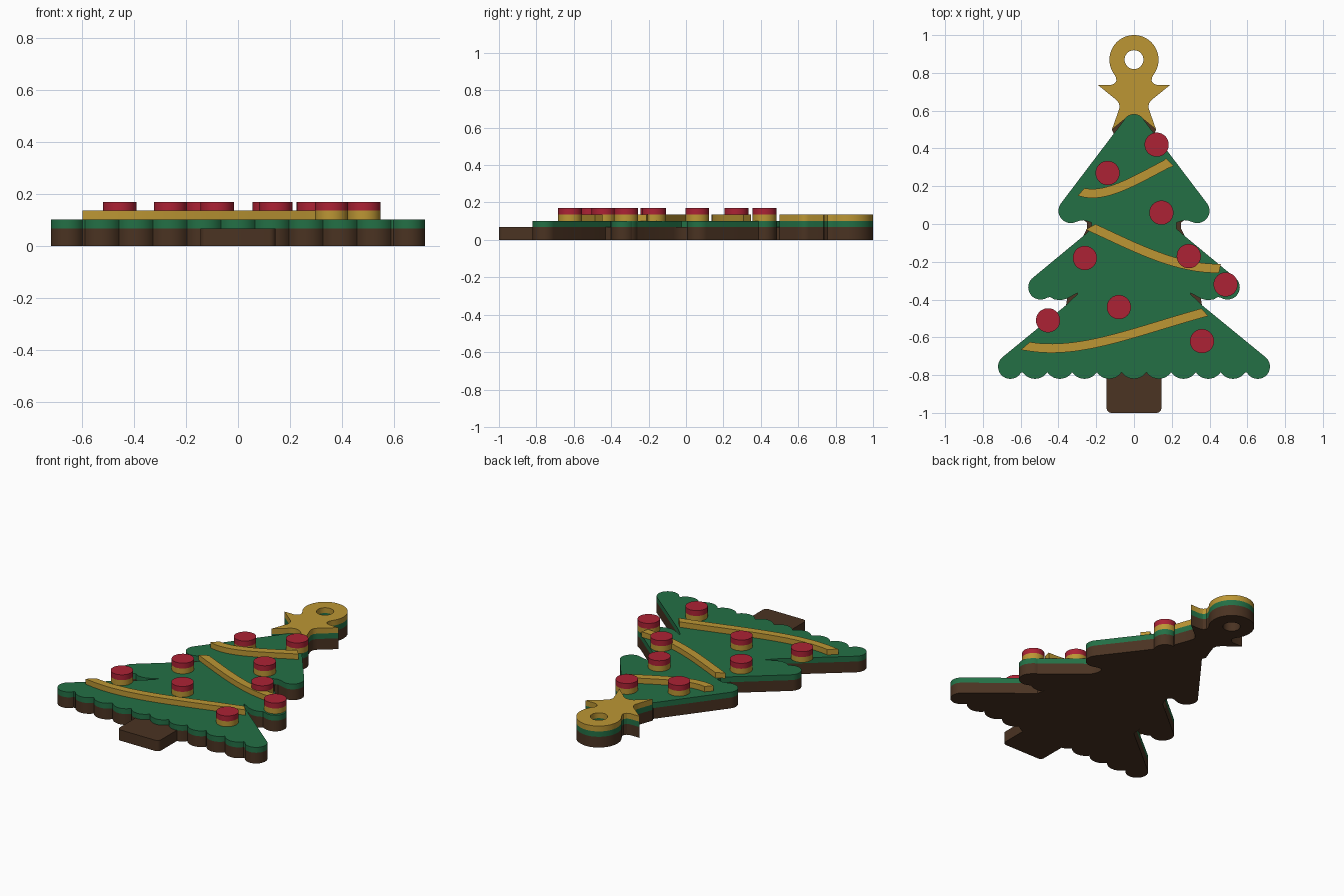
import bpy, bmesh
from math import radians, cos, sin
from mathutils import Vector
from mathutils.geometry import interpolate_bezier

cube = bpy.data.objects.get("Cube")
if cube:
    bpy.data.objects.remove(cube, do_unlink=True)


def material(name, rgb):
    m = bpy.data.materials.new(name)
    m.use_nodes = True
    m.diffuse_color = (*rgb, 1)
    m.node_tree.nodes["Principled BSDF"].inputs["Base Color"].default_value = (*rgb, 1)
    return m


BROWN = material("dark_brown", (0.069, 0.033, 0.016))
GREEN = material("pine_green", (0.017, 0.160, 0.060))
GOLD = material("gold", (0.503, 0.305, 0.034))
RED = material("berry_red", (0.413, 0.016, 0.035))

# Heights of the stacked layers
Z0, Z1, Z2, Z3, Z4 = 0, 0.068, 0.102, 0.136, 0.17


def arc(cx, cy, r, a0, a1, n=10):
    angles = [radians(a0 + (a1 - a0) * i / n) for i in range(n + 1)]
    return [(cx + r * cos(a), cy + r * sin(a)) for a in angles]


def circle(cx, cy, r, n=40):
    return arc(cx, cy, r, 0, 360, n)[:-1]


def mirrored(half):
    """Close a right-hand outline with its mirror image."""
    return half + [(-x, y) for x, y in reversed(half) if x > 1e-4]


def slab(name, loops, z0, z1, mat):
    """Flat plate from closed outlines; a nested outline becomes a hole."""
    curve = bpy.data.curves.new(name, "CURVE")
    curve.dimensions = "2D"
    curve.fill_mode = "BOTH"
    curve.extrude = (z1 - z0) / 2
    for loop in loops:
        s = curve.splines.new("POLY")
        s.points.add(len(loop) - 1)
        for p, (x, y) in zip(s.points, loop):
            p.co = (x, y, 0, 1)
        s.use_cyclic_u = True
    temp = bpy.data.objects.new(name + "_outline", curve)
    bpy.context.scene.collection.objects.link(temp)
    bpy.context.view_layer.update()
    graph = bpy.context.evaluated_depsgraph_get()
    mesh = bpy.data.meshes.new_from_object(temp.evaluated_get(graph))
    bpy.data.objects.remove(temp, do_unlink=True)
    bm = bmesh.new()
    bm.from_mesh(mesh)
    bmesh.ops.remove_doubles(bm, verts=bm.verts, dist=0.0001)
    bmesh.ops.recalc_face_normals(bm, faces=bm.faces)
    bmesh.ops.translate(bm, verts=bm.verts, vec=(0, 0, (z0 + z1) / 2))
    bm.to_mesh(mesh)
    bm.free()
    mesh.materials.clear()
    mesh.materials.append(mat)
    obj = bpy.data.objects.new(name, mesh)
    bpy.context.scene.collection.objects.link(obj)
    bpy.ops.object.select_all(action="DESELECT")
    obj.select_set(True)
    bpy.context.view_layer.objects.active = obj
    bpy.ops.object.shade_smooth_by_angle(angle=radians(30))
    return obj


# Tree outline: rounded tip, three tiers, scalloped hem
TIP = arc(0, 0.52, 0.06, 90, 38, 8)


def tree(notch):
    half = list(TIP)
    half += arc(0.335, 0.07, 0.065, 38, -110, 14)
    half += [(0.285, 0.018), (0.265, 0.02), (0.25 - notch / 2, 0.008),
             (0.25 - notch / 2, -0.025), (0.27, -0.065)]
    half += arc(0.495, -0.335, 0.065, 44, -120, 14)
    half += [(0.445, -0.386), (0.42, -0.4), (0.385, -0.403), (0.355, -0.395),
             (0.35 - notch, -0.365), (0.35 - notch, -0.372), (0.36, -0.43)]
    half += arc(0.655, -0.755, 0.065, 46, -150, 16)
    for i in range(4, 0, -1):
        half += arc(0.131 * i, -0.741, 0.0788, -34, -146)
    half += arc(0, -0.741, 0.0788, -34, -90, 5)
    return mirrored(half)


slab("tree_base", [tree(0.0)], Z0, Z1, BROWN)
slab("tree_top", [tree(0.05)], Z1, Z2, GREEN)

# Trunk with rounded lower corners
trunk = [(0, -0.77), (0.145, -0.77)] + arc(0.12, -0.975, 0.025, 0, -90, 6) + [(0, -1)]
slab("trunk", [mirrored(trunk)], Z0, Z1, BROWN)

# Star merged with a hanging ring
star = arc(0, 0.87, 0.13, 90, -36, 24) + [
    (0.095, 0.775), (0.093, 0.757), (0.105, 0.742), (0.125, 0.735), (0.19, 0.735),
    (0.095, 0.658), (0.08, 0.64), (0.076, 0.618), (0.085, 0.59), (0.117, 0.5)]
hole = circle(0, 0.87, 0.05)
star_outline = mirrored(star + TIP[::-1])
slab("star_base", [mirrored(star + [(0.1, 0.465), (0, 0.465)]), hole], Z0, Z1, BROWN)
slab("star_middle", [star_outline, hole], Z1, Z2, GREEN)
slab("star_top", [star_outline, hole], Z2, Z3, GOLD)


# Garlands: curved strips whose ends are cut along the tree edge
def garland(name, p0, c0, c1, p1, cut0, cut1, w=0.024):
    pts = interpolate_bezier(*[Vector((*p, 0)) for p in (p0, c0, c1, p1)], 24)
    upper, lower = [], []
    for i, p in enumerate(pts):
        d = pts[min(i + 1, 23)] - pts[max(i - 1, 0)]
        off = Vector((-d.y, d.x, 0)).normalized() * w
        if i == 0:
            off = Vector((*cut0, 0))
        elif i == 23:
            off = Vector((*cut1, 0))
        upper.append((p + off).xy[:])
        lower.append((p - off).xy[:])
    slab(name, [upper + lower[::-1]], Z2, Z3, GOLD)


garland("garland_upper", (-0.28, 0.17), (-0.15, 0.13), (0.02, 0.24), (0.19, 0.327),
        (0.018, 0.02), (-0.02, 0.02))
garland("garland_middle", (-0.23, -0.015), (0, -0.12), (0.22, -0.24), (0.455, -0.235),
        (0.025, 0.014), (0.005, 0.024))
garland("garland_lower", (-0.575, -0.645), (-0.3, -0.7), (0, -0.57), (0.375, -0.467),
        (0.024, 0.021), (-0.018, 0.02))

# Round ornaments: gold collar with a red cap
ORNAMENTS = [(0.12, 0.42), (-0.14, 0.27), (0.145, 0.06), (-0.26, -0.18), (0.29, -0.17),
             (0.485, -0.32), (-0.08, -0.44), (-0.455, -0.51), (0.36, -0.62)]
for i, (x, y) in enumerate(ORNAMENTS):
    disc = [circle(x, y, 0.064)]
    slab(f"ornament_collar_{i}", disc, Z2, Z3, GOLD)
    slab(f"ornament_cap_{i}", disc, Z3, Z4, RED)
    # Ornaments overhanging the edge are backed by the lower layers
    if i in (0, 5):
        slab(f"ornament_backing_{i}", disc, Z1, Z2, GREEN)
        slab(f"ornament_base_{i}", disc, Z0, Z1, BROWN)
